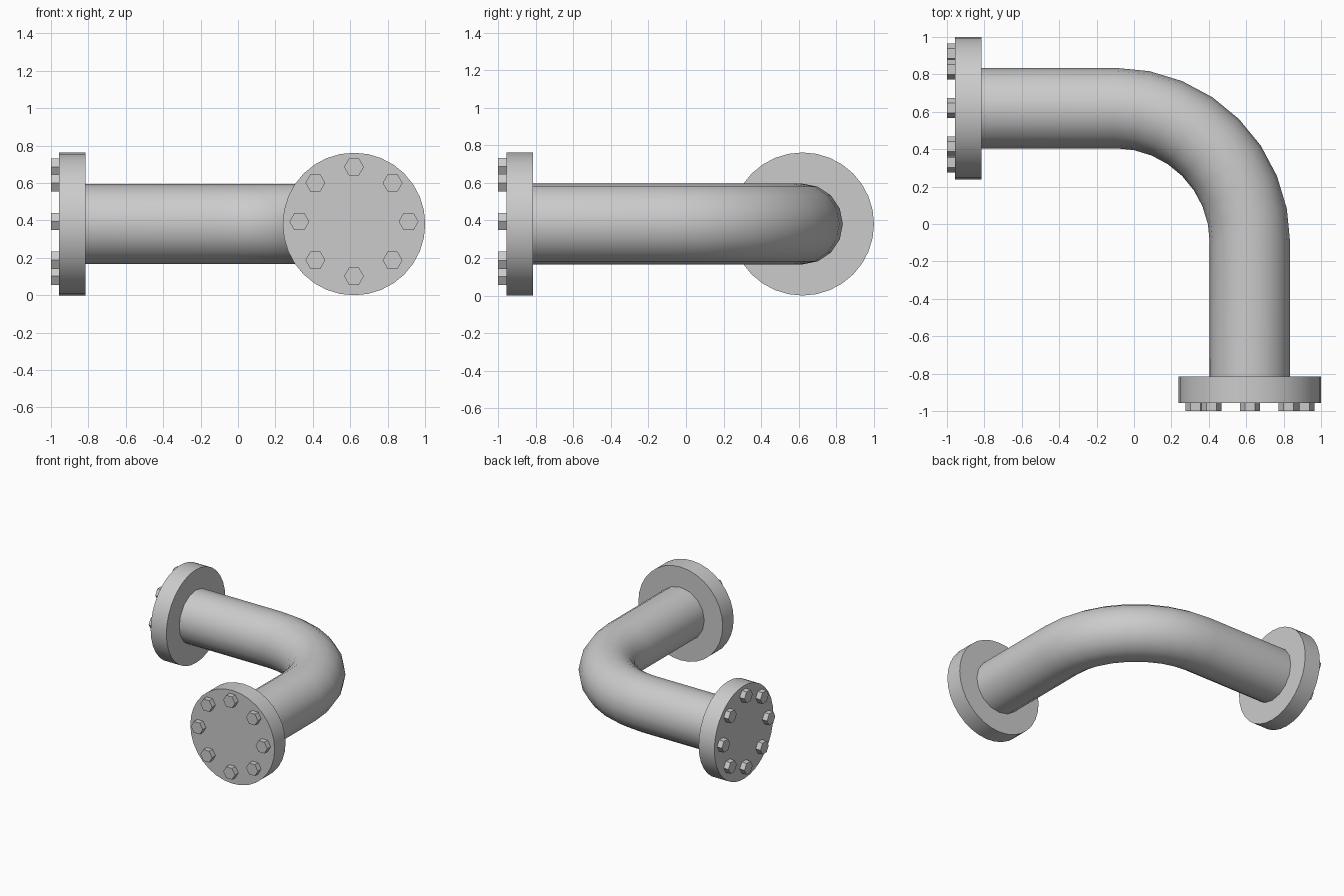
import bpy, bmesh, math
from mathutils import Matrix, Vector

cube = bpy.data.objects.get("Cube")
if cube:
    bpy.data.objects.remove(cube, do_unlink=True)

CENTRE = 0.62      # offset of each pipe arm from the middle
AXIS_Z = 0.381     # height of the pipe axis
PIPE_R = 0.215
FLANGE_R = 0.381
BEND = -0.1        # centre of the elbow in x and y
BEND_STEPS = 8
SIDES = 16

metal = bpy.data.materials.new("grey_metal")
colour = (0.6, 0.6, 0.6, 1)
metal.diffuse_color = colour
metal.use_nodes = True
metal.node_tree.nodes["Principled BSDF"].inputs["Base Color"].default_value = colour


def finish(name, bm, smooth=True):
    bmesh.ops.recalc_face_normals(bm, faces=bm.faces)
    mesh = bpy.data.meshes.new(name)
    bm.to_mesh(mesh)
    bm.free()
    mesh.materials.append(metal)
    obj = bpy.data.objects.new(name, mesh)
    bpy.context.collection.objects.link(obj)
    if smooth:
        bpy.ops.object.select_all(action='DESELECT')
        obj.select_set(True)
        bpy.context.view_layer.objects.active = obj
        bpy.ops.object.shade_smooth_by_angle(angle=math.radians(35))
    return obj


def disc(bm, radius, start, end, sides, matrix):
    """Solid prism along local z from start to end."""
    place = matrix @ Matrix.Translation((0, 0, (start + end) / 2))
    bmesh.ops.create_cone(bm, cap_ends=True, segments=sides, radius1=radius,
                          radius2=radius, depth=end - start, matrix=place)


# Pipe: rings swept along one arm, round the elbow and down the other arm
path = [(Vector((-0.84, CENTRE, AXIS_Z)), math.pi / 2)]
for i in range(BEND_STEPS + 1):
    a = math.pi / 2 * (1 - i / BEND_STEPS)
    r = CENTRE - BEND
    path.append((Vector((BEND + r * math.cos(a), BEND + r * math.sin(a), AXIS_Z)), a))
path.append((Vector((CENTRE, -0.84, AXIS_Z)), 0))

bm = bmesh.new()
rings = []
for centre, a in path:
    outward = Vector((math.cos(a), math.sin(a), 0))
    ring = []
    for k in range(SIDES):
        t = math.tau * k / SIDES
        offset = outward * math.cos(t) + Vector((0, 0, math.sin(t)))
        ring.append(bm.verts.new(centre + PIPE_R * offset))
    rings.append(ring)
for r0, r1 in zip(rings, rings[1:]):
    for k in range(SIDES):
        n = (k + 1) % SIDES
        bm.faces.new((r0[k], r0[n], r1[n], r1[k]))
bm.faces.new(rings[0])
bm.faces.new(rings[-1])
finish("elbow_pipe", bm)

# Each end's local z points out of the pipe, local y points up
front = Matrix.Translation((CENTRE, 0, AXIS_Z)) @ Matrix.Rotation(math.pi / 2, 4, 'X')
side = (Matrix.Translation((0, CENTRE, AXIS_Z)) @ Matrix.Rotation(-math.pi / 2, 4, 'Z')
        @ Matrix.Rotation(math.pi / 2, 4, 'X'))

for label, frame in (("front", front), ("right", side)):
    # Flange plate
    bm = bmesh.new()
    disc(bm, FLANGE_R, 0.815, 0.957, 32, frame)
    finish(label + "_flange", bm)

    # Ring of hexagonal bolt heads, points sideways and flats up
    bm = bmesh.new()
    for k in range(8):
        t = math.tau * k / 8
        spot = Matrix.Translation((0.292 * math.cos(t), 0.292 * math.sin(t) + 0.013, 0))
        turn = Matrix.Rotation(math.pi / 2, 4, 'Z')
        disc(bm, 0.053, 0.95, 1.0, 6, frame @ spot @ turn)
    finish(label + "_bolts", bm, smooth=False)
